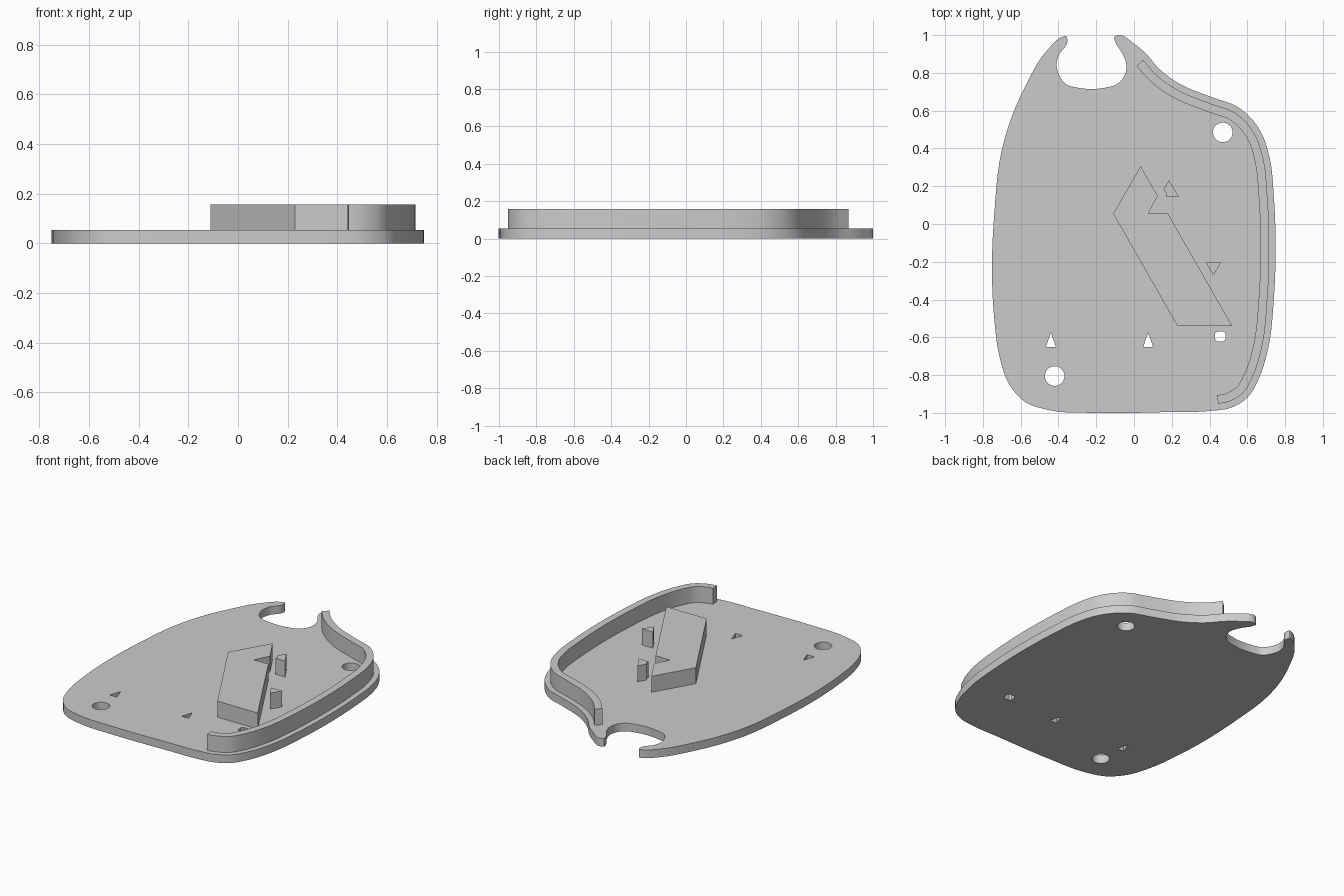
import bpy
import bmesh
from math import cos, sin, tau
from mathutils import Vector

PLATE_TOP = 0.053
WALL_TOP = 0.157

default_cube = bpy.data.objects.get("Cube")
if default_cube:
    bpy.data.objects.remove(default_cube, do_unlink=True)

grey = bpy.data.materials.new("plain grey")
grey.use_nodes = True
colour = (0.6, 0.6, 0.6, 1)
grey.diffuse_color = colour
grey.node_tree.nodes["Principled BSDF"].inputs["Base Color"].default_value = colour


def smooth_path(points, closed=True, steps=5):
    """Catmull-Rom path through the given points."""
    pts = [Vector(p) for p in points]
    count = len(pts)
    result = []
    for i in range(count):
        a, b, c, d = (pts[(i + k) % count] for k in (-1, 0, 1, 2))
        # Centripetal-like tangents keep unevenly spaced points from overshooting
        before, span, after = (b - a).length, (c - b).length, (d - c).length
        start = ((b - a) / before * span + (c - b) / span * before) / (before + span)
        end = ((c - b) / span * after + (d - c) / after * span) / (span + after)
        for s in range(steps):
            t = s / steps
            u = 1 - t
            result.append(b * u * u * (1 + 2 * t) + c * t * t * (3 - 2 * t)
                          + (start * u - end * t) * span * t * u)
    return result


def inset_path(path, distance):
    """Move a clockwise closed path inward along its normals."""
    moved = []
    for i, point in enumerate(path):
        along = (path[(i + 1) % len(path)] - path[i - 1]).normalized()
        moved.append(point + Vector((along.y, -along.x)) * distance)
    return moved


def circle(x, y, radius, sides=40):
    return [(x + radius * cos(tau * i / sides), y + radius * sin(tau * i / sides))
            for i in range(sides)]


def triangle(x, y, half_width, height):
    """Base centred on x, y; a negative height points it toward the front."""
    return [(x - half_width, y), (x + half_width, y), (x, y + height)]


def prism(name, outlines, bottom, top):
    """Extrude closed outlines upward; inner outlines become holes."""
    curve = bpy.data.curves.new(name, "CURVE")
    curve.dimensions = "2D"
    curve.fill_mode = "BOTH"
    curve.extrude = (top - bottom) / 2
    for outline in outlines:
        spline = curve.splines.new("POLY")
        spline.points.add(len(outline) - 1)
        for target, point in zip(spline.points, outline):
            target.co = (point[0], point[1], 0, 1)
        spline.use_cyclic_u = True
    source = bpy.data.objects.new(name + " outline", curve)
    bpy.context.collection.objects.link(source)
    bpy.context.view_layer.update()
    evaluated = source.evaluated_get(bpy.context.evaluated_depsgraph_get())
    mesh = bpy.data.meshes.new_from_object(evaluated)
    bpy.data.objects.remove(source, do_unlink=True)

    # Weld the caps to the sides and lift the part to its height
    bm = bmesh.new()
    bm.from_mesh(mesh)
    bmesh.ops.remove_doubles(bm, verts=bm.verts, dist=0.0001)
    bmesh.ops.recalc_face_normals(bm, faces=bm.faces)
    bmesh.ops.translate(bm, verts=bm.verts, vec=(0, 0, (top + bottom) / 2))
    bm.to_mesh(mesh)
    bm.free()
    mesh.materials.clear()
    mesh.materials.append(grey)
    part = bpy.data.objects.new(name, mesh)
    bpy.context.collection.objects.link(part)
    bpy.ops.object.select_all(action="DESELECT")
    part.select_set(True)
    bpy.context.view_layer.objects.active = part
    bpy.ops.object.shade_smooth_by_angle(angle=0.5)
    return part


# Plate outline, clockwise: left horn, rounded notch, right horn, then the rim
notch = [(-.38, .99), (-.36, .995), (-.352, .97), (-.4, .89), (-.41, .84), (-.395, .785),
         (-.36, .74), (-.3, .722), (-.15, .722), (-.09, .74), (-.05, .785),
         (-.04, .84), (-.06, .9), (-.1, .965), (-.105, .99), (-.085, 1)]
rim = [(0, .955), (.055, .91), (.14, .815), (.22, .755), (.43, .665), (.54, .625),
       (.62, .56), (.68, .47), (.72, .34), (.74, .15), (.75, -.11),
       (.74, -.4), (.71, -.66), (.66, -.82), (.6, -.92), (.52, -.97), (.4, -.99),
       (.2, -.995), (-.2, -1), (-.45, -.985), (-.58, -.94), (-.66, -.85),
       (-.71, -.71), (-.74, -.5), (-.752, -.25), (-.74, .05), (-.7, .39),
       (-.65, .56), (-.57, .74), (-.46, .92)]
outline = smooth_path(notch + rim)

# Through holes: two screw holes, two arrow slots and a rounded square
holes = [circle(.47, .485, .052), circle(-.42, -.805, .052)]
holes += [triangle(x, -.65, .026, .075) for x in (-.44, .075)]
square = [(.457 + .028 * sx * kx, -.595 + .026 * sy * ky)
          for sx, sy, order in ((1, 1, 1), (-1, 1, -1), (-1, -1, 1), (1, -1, -1))
          for kx, ky in ((1, .6), (.6, 1))[::order]]
prism("base_plate", [outline] + holes + [square], 0, PLATE_TOP)

# Raised wall that follows the right-hand rim
outer = inset_path(outline, .034)
inner = inset_path(outline, .08)


def nearest(path, x, y):
    return min(range(len(path)), key=lambda i: (path[i] - Vector((x, y))).length)


first = nearest(outer, .053, .865)
last = nearest(outer, .44, -.948)
prism("rim_wall", [outer[first:last + 1] + inner[first:last + 1][::-1]],
      PLATE_TOP, WALL_TOP)

# Slanted block with a notch, and the two small posts beside it
block = [(.035, .305), (.125, .15), (.075, .055), (.18, .055),
         (.52, -.54), (.23, -.54), (-.11, .055)]
prism("slanted_block", [block], PLATE_TOP, WALL_TOP)
prism("front_post", [triangle(.42, -.205, .04, -.067)], PLATE_TOP, WALL_TOP)
clipped = [(.185, .232), (.237, .145), (.168, .145), (.17, .163), (.157, .182)]
prism("rear_post", [clipped], PLATE_TOP, WALL_TOP)
